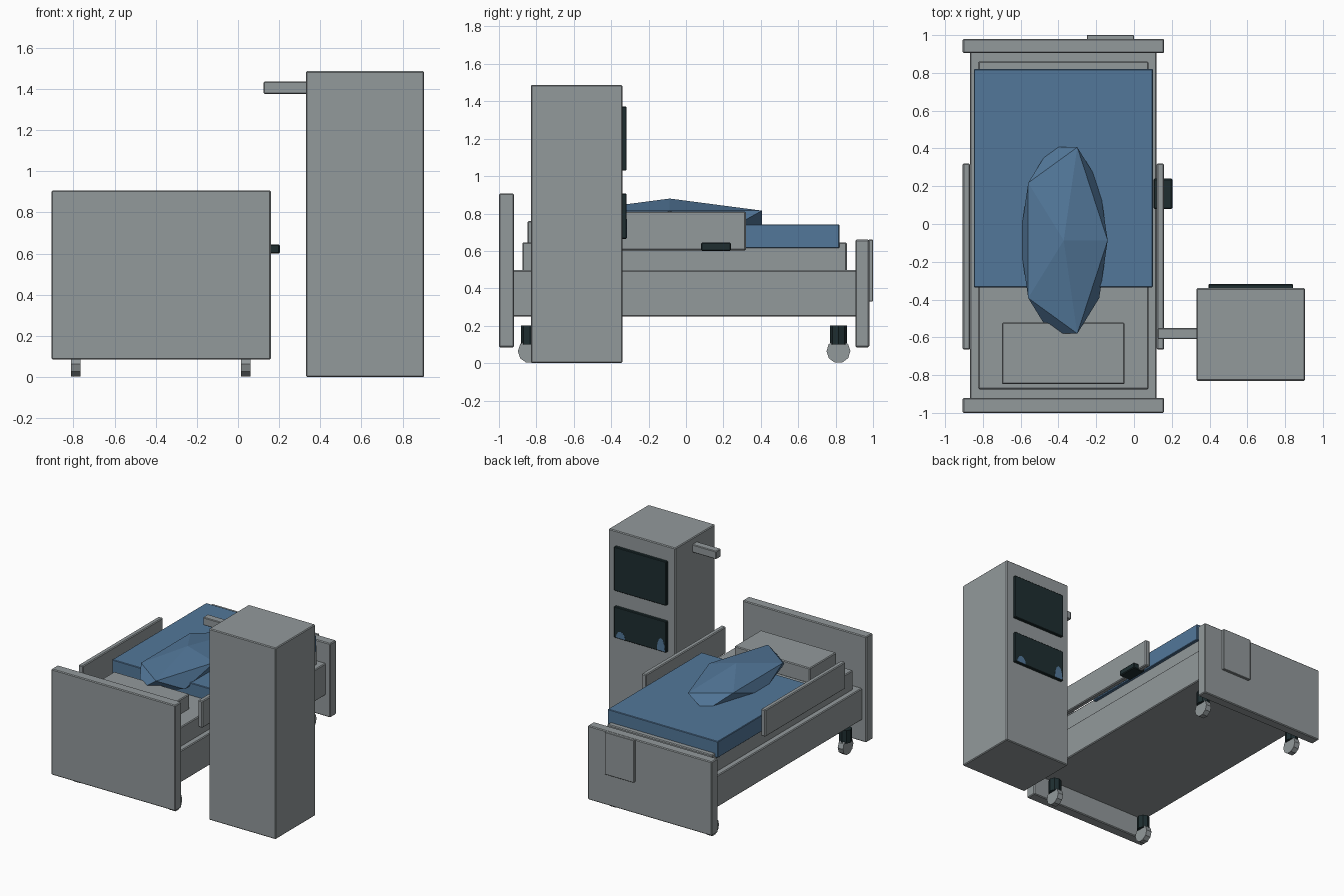
import bpy, bmesh, math
from mathutils import Matrix

if "Cube" in bpy.data.objects:
    bpy.data.objects.remove(bpy.data.objects["Cube"])


def material(name, rgb):
    m = bpy.data.materials.new(name)
    m.diffuse_color = (*rgb, 1)
    m.use_nodes = True
    m.node_tree.nodes["Principled BSDF"].inputs["Base Color"].default_value = m.diffuse_color
    return m


GREY = material("warm_grey", (0.29, 0.32, 0.33))
BLUE = material("blanket_blue", (0.085, 0.185, 0.32))
DARK = material("dark_teal", (0.013, 0.027, 0.030))


def finish(name, bm, mat):
    mesh = bpy.data.meshes.new(name)
    bmesh.ops.recalc_face_normals(bm, faces=bm.faces[:])
    bm.to_mesh(mesh)
    bm.free()
    mesh.materials.append(mat)
    ob = bpy.data.objects.new(name, mesh)
    bpy.context.collection.objects.link(ob)
    return ob


def box(name, mat, xs, ys, zs, bevel=0.006):
    """Box given by its limits on each axis, with a small edge chamfer."""
    bm = bmesh.new()
    size = [b - a for a, b in (xs, ys, zs)]
    mid = [(a + b) / 2 for a, b in (xs, ys, zs)]
    bmesh.ops.create_cube(bm, size=1, matrix=Matrix.Translation(mid) @ Matrix.Diagonal((*size, 1)))
    ob = finish(name, bm, mat)
    if bevel:
        mod = ob.modifiers.new("chamfer", 'BEVEL')
        mod.width = bevel
        mod.segments = 1
    return ob


def cylinder(name, mat, center, radius, depth, sides, axis='Z'):
    bm = bmesh.new()
    rot = Matrix.Rotation(math.pi / 2, 4, 'Y') if axis == 'X' else Matrix.Identity(4)
    bmesh.ops.create_cone(bm, cap_ends=True, segments=sides, radius1=radius, radius2=radius,
                          depth=depth, matrix=Matrix.Translation(center) @ rot)
    return finish(name, bm, mat)


# Bed frame and end boards
box("bed_frame", GREY, (-0.868, 0.12), (-0.93, 0.915), (0.25, 0.497))
box("headboard", GREY, (-0.907, 0.16), (-1.0, -0.92), (0.085, 0.907))
box("footboard", GREY, (-0.907, 0.16), (0.905, 0.98), (0.085, 0.66))
box("chart_board", GREY, (-0.25, 0.0), (0.975, 1.0), (0.33, 0.66), 0.003)

# Bedding
box("mattress", GREY, (-0.825, 0.077), (-0.875, 0.86), (0.49, 0.645))
box("pillow", GREY, (-0.70, -0.05), (-0.848, -0.522), (0.64, 0.76))
box("blanket", BLUE, (-0.848, 0.10), (-0.335, 0.82), (0.615, 0.742), 0.004)

# Faceted mound lying on the bed
bm = bmesh.new()
bmesh.ops.create_icosphere(bm, subdivisions=1, radius=1,
                           matrix=Matrix.Translation((-0.372, -0.087, 0.763)) @ Matrix.Diagonal((0.26, 0.58, 0.117, 1)))
finish("body_mound", bm, BLUE)

# Side rails and hand control
for side, x in (("left", -0.907), ("right", 0.12)):
    box(side + "_side_rail", GREY, (x, x + 0.039), (-0.665, 0.32), (0.603, 0.812))
box("hand_control", DARK, (0.103, 0.203), (0.08, 0.24), (0.60, 0.645))

# Casters
for sx, x in (("left", -0.788), ("right", 0.038)):
    for sy, y in (("head", -0.835), ("foot", 0.815)):
        cylinder(f"{sy}_{sx}_caster_stem", DARK, (x, y, 0.15), 0.046, 0.10, 8)
        cylinder(f"{sy}_{sx}_caster_wheel", GREY, (x, y, 0.064), 0.064, 0.045, 10, 'X')

# Equipment cabinet with arm and two panels
box("cabinet", GREY, (0.33, 0.905), (-0.83, -0.34), (0.0, 1.487))
box("cabinet_arm", GREY, (0.125, 0.34), (-0.61, -0.55), (1.375, 1.437), 0.005)
box("upper_screen", DARK, (0.395, 0.843), (-0.345, -0.318), (1.03, 1.372), 0.004)
box("lower_panel", DARK, (0.395, 0.843), (-0.345, -0.318), (0.665, 0.907), 0.004)


# Blue half-oval marks along the bottom of the lower panel
def mark(name, x, width, height):
    bm = bmesh.new()
    pts = [(x + width / 2 * math.cos(i * math.pi / 6), -0.3185, 0.67 + height * math.sin(i * math.pi / 6))
           for i in range(7)]
    face = bm.faces.new([bm.verts.new(p) for p in pts])
    out = bmesh.ops.extrude_face_region(bm, geom=[face])
    for v in out["geom"]:
        if isinstance(v, bmesh.types.BMVert):
            v.co.y += 0.002
    finish(name, bm, BLUE)


mark("panel_mark_short", 0.785, 0.08, 0.055)
mark("panel_mark_tall", 0.438, 0.07, 0.10)
